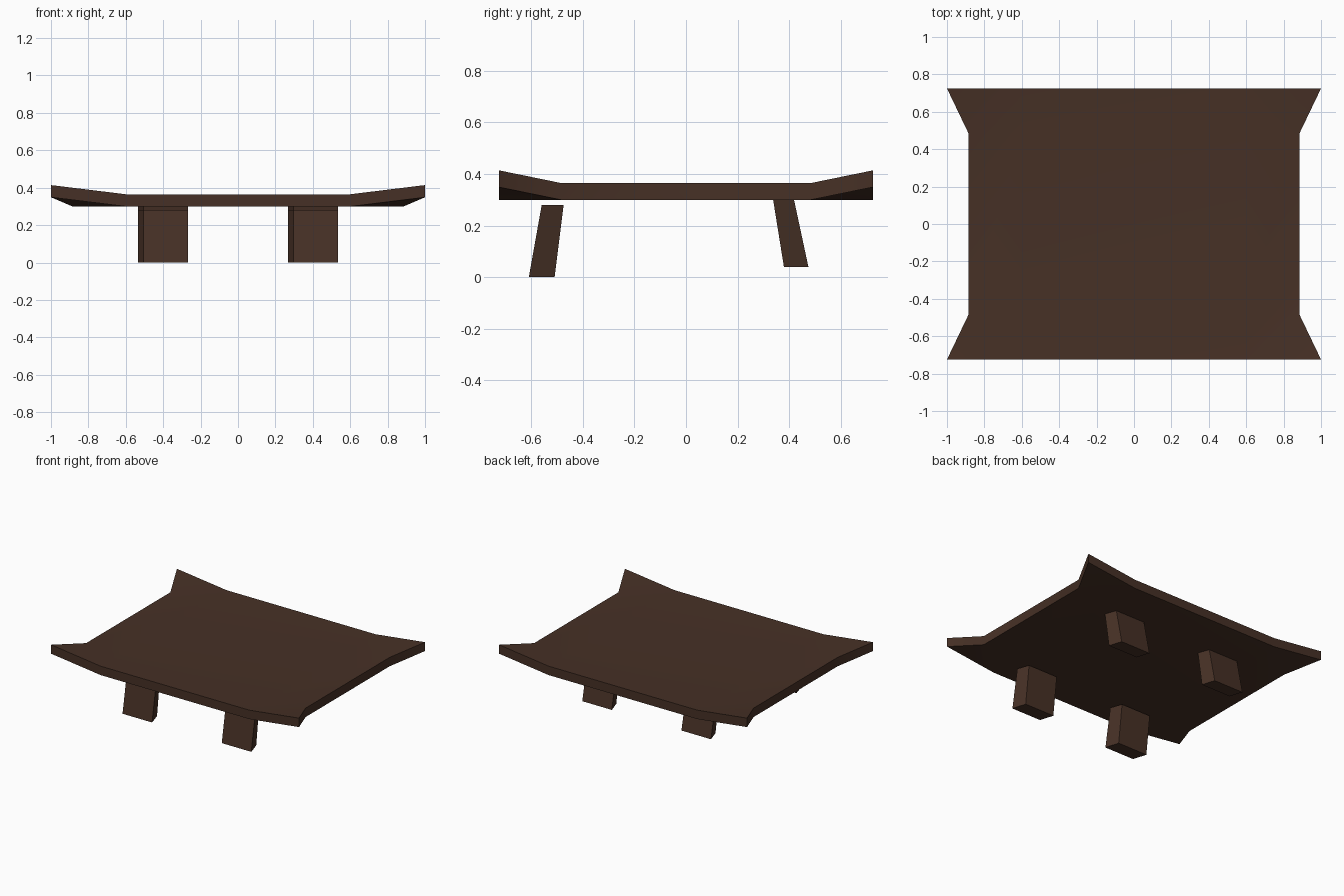
import bpy
import bmesh

cube = bpy.data.objects.get("Cube")
if cube:
    bpy.data.objects.remove(cube, do_unlink=True)

# Single dark wood colour
wood = bpy.data.materials.new("dark_brown_wood")
wood.use_nodes = True
wood.diffuse_color = (0.062, 0.030, 0.019, 1)
wood.node_tree.nodes["Principled BSDF"].inputs["Base Color"].default_value = wood.diffuse_color


def finish(bm, name):
    bmesh.ops.recalc_face_normals(bm, faces=bm.faces)
    mesh = bpy.data.meshes.new(name)
    bm.to_mesh(mesh)
    bm.free()
    mesh.materials.append(wood)
    obj = bpy.data.objects.new(name, mesh)
    bpy.context.collection.objects.link(obj)
    return obj


# Table top: a grid with flared, upturned corners, extruded to a slab
def make_top():
    bm = bmesh.new()
    columns, rows = (-1, -0.6, 0.6, 1), (-0.725, -0.485, 0.485, 0.725)
    grid = []
    for y in rows:
        line = []
        for x in columns:
            side, end = abs(x) == 1, abs(y) > 0.7
            px = x if end or not side else x * 0.885
            line.append(bm.verts.new((px, y, 0.349 if side and end else 0.3)))
        grid.append(line)
    for j in range(3):
        for i in range(3):
            bm.faces.new((grid[j][i], grid[j][i + 1], grid[j + 1][i + 1], grid[j + 1][i]))
    slab = bmesh.ops.extrude_face_region(bm, geom=bm.faces[:])
    raised = [v for v in slab["geom"] if isinstance(v, bmesh.types.BMVert)]
    bmesh.ops.translate(bm, verts=raised, vec=(0, 0, 0.065))
    obj = finish(bm, "table_top")
    bpy.ops.object.select_all(action="DESELECT")
    obj.select_set(True)
    bpy.context.view_layer.objects.active = obj
    bpy.ops.object.shade_smooth_by_angle()


# Leg: a skewed, leaning block, wider at the foot; skew shifts its rear face
def make_leg(name, x, foot, head):
    bm = bmesh.new()
    bmesh.ops.create_cube(bm, size=1)
    for v in bm.verts:
        z, *span = foot if v.co.z < 0 else head
        rear = v.co.y > 0
        v.co = (x + v.co.x * 0.238 - (0.015 if rear else -0.015), span[rear], z)
    finish(bm, name)


make_top()
for label, sign in (("left", 1), ("right", -1)):
    make_leg("front_leg_" + label, sign * 0.4, (0, -0.61, -0.51), (0.28, -0.56, -0.475))
    make_leg("back_leg_" + label, sign * 0.4, (0.04, 0.38, 0.475), (0.32, 0.335, 0.415))
